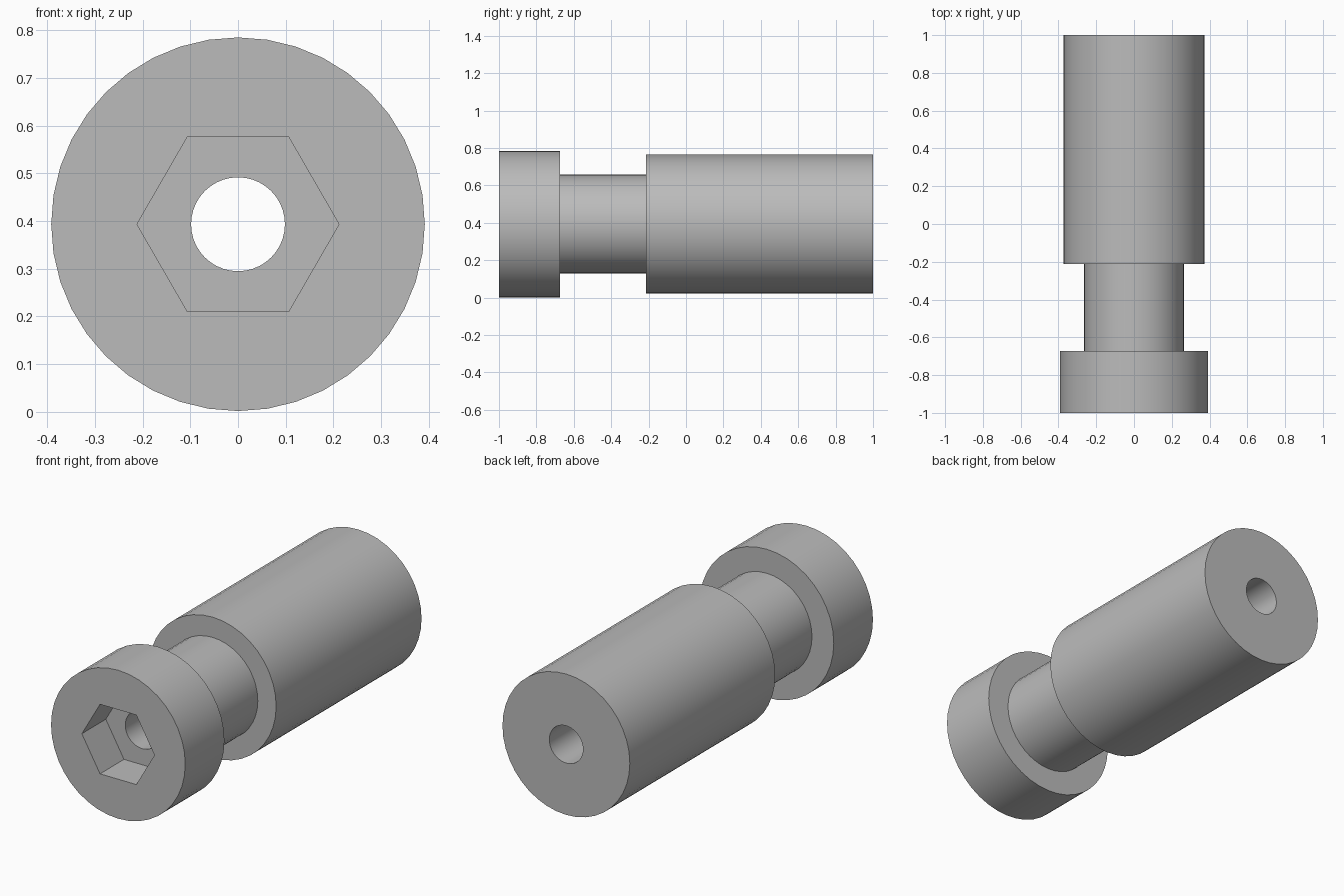
import bpy, bmesh
from math import cos, sin, tau, radians

cube = bpy.data.objects.get("Cube")
if cube:
    bpy.data.objects.remove(cube, do_unlink=True)

AXIS_Z = 0.393
ROUND, HEX = 40, 6

# Closed outline along the y axis: sides, radius, y
SECTIONS = [
    (HEX, 0.212, -0.8),       # socket floor
    (HEX, 0.212, -1.0),       # socket mouth
    (ROUND, 0.392, -1.0),     # head
    (ROUND, 0.392, -0.673),
    (ROUND, 0.265, -0.673),   # neck
    (ROUND, 0.265, -0.213),
    (ROUND, 0.372, -0.213),   # body
    (ROUND, 0.372, 1.0),
    (ROUND, 0.0985, 1.0),     # through bore
    (ROUND, 0.0985, -0.8),
]

metal = bpy.data.materials.new("grey metal")
metal.use_nodes = True
grey = (0.5, 0.5, 0.5, 1)
metal.diffuse_color = grey
metal.node_tree.nodes["Principled BSDF"].inputs["Base Color"].default_value = grey


def ring(bm, sides, radius, y):
    """Loop of vertices and edges around the y axis."""
    verts = [bm.verts.new((radius * cos(tau * i / sides), y,
                           AXIS_Z + radius * sin(tau * i / sides)))
             for i in range(sides)]
    edges = [bm.edges.new((verts[i - 1], verts[i])) for i in range(sides)]
    return verts, edges


def join(bm, a, b):
    """Quads between matching rings, a flat filled annulus otherwise."""
    (va, ea), (vb, eb) = a, b
    if len(va) == len(vb):
        for i in range(len(va)):
            bm.faces.new((va[i - 1], va[i], vb[i], vb[i - 1]))
    else:
        bmesh.ops.triangle_fill(bm, edges=ea + eb, use_beauty=True,
                                normal=(0, -1, 0))


bm = bmesh.new()
rings = [ring(bm, *s) for s in SECTIONS]
for i in range(len(rings)):
    join(bm, rings[i - 1], rings[i])
bmesh.ops.recalc_face_normals(bm, faces=bm.faces[:])

mesh = bpy.data.meshes.new("socket_bolt")
bm.to_mesh(mesh)
bm.free()
mesh.materials.append(metal)
bolt = bpy.data.objects.new("socket_bolt", mesh)
bpy.context.collection.objects.link(bolt)

# Smooth round sides, crisp rims and socket
bpy.ops.object.select_all(action="DESELECT")
bolt.select_set(True)
bpy.context.view_layer.objects.active = bolt
bpy.ops.object.shade_smooth_by_angle(angle=radians(30))
